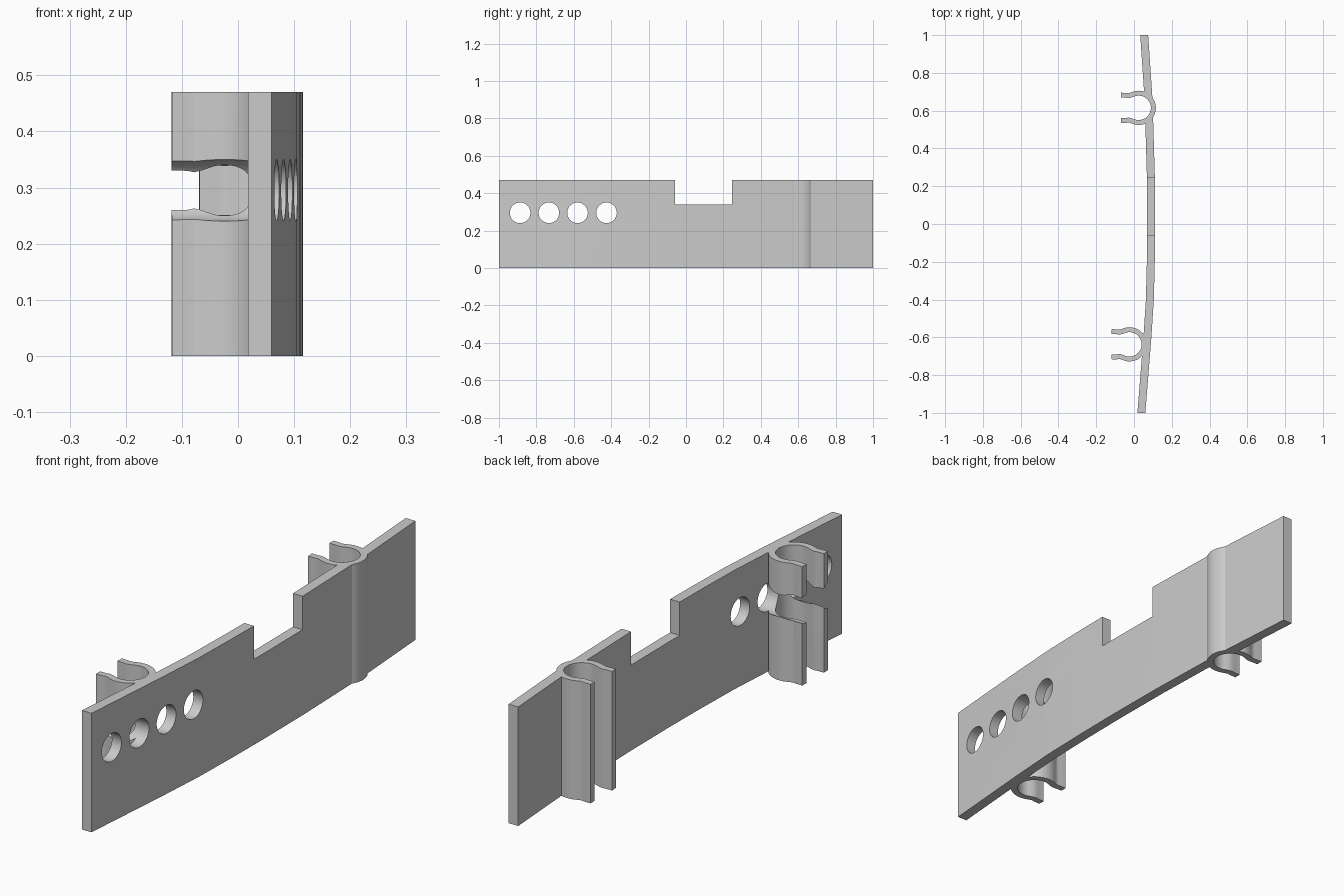
import bpy, bmesh, math
from mathutils import Vector

if "Cube" in bpy.data.objects:
    bpy.data.objects.remove(bpy.data.objects["Cube"])

H = 0.47          # bracket height
T = 0.042         # plate thickness

grey = bpy.data.materials.new("plain grey")
grey.diffuse_color = (0.6, 0.6, 0.6, 1)
grey.use_nodes = True
grey.node_tree.nodes["Principled BSDF"].inputs["Base Color"].default_value = grey.diffuse_color


def prism(name, pts, z0, z1):
    """Extrude a closed xy outline from z0 to z1."""
    bm = bmesh.new()
    base = bm.faces.new([bm.verts.new((x, y, z0)) for x, y in pts])
    ext = bmesh.ops.extrude_face_region(bm, geom=[base])
    top = [v for v in ext["geom"] if isinstance(v, bmesh.types.BMVert)]
    bmesh.ops.translate(bm, verts=top, vec=(0, 0, z1 - z0))
    bmesh.ops.recalc_face_normals(bm, faces=bm.faces)
    me = bpy.data.meshes.new(name)
    bm.to_mesh(me)
    bm.free()
    ob = bpy.data.objects.new(name, me)
    bpy.context.collection.objects.link(ob)
    me.materials.append(grey)
    return ob


def stroke(path, width):
    """Outline of an open path thickened to the given width."""
    left, right = [], []
    for i, p in enumerate(path):
        a, b = path[max(i - 1, 0)], path[min(i + 1, len(path) - 1)]
        d = (Vector(b) - Vector(a)).normalized() * width / 2
        left.append((p[0] - d.y, p[1] + d.x))
        right.append((p[0] + d.y, p[1] - d.x))
    return left + right[::-1]


def circle(cx, cy, r, n=48):
    return [(cx + r * math.cos(2 * math.pi * i / n),
             cy + r * math.sin(2 * math.pi * i / n)) for i in range(n)]


def boolean(target, other, op):
    """Apply a boolean and discard the tool object."""
    mod = target.modifiers.new(op, 'BOOLEAN')
    mod.operation, mod.solver, mod.object = op, 'EXACT', other
    bpy.context.view_layer.objects.active = target
    bpy.ops.object.modifier_apply(modifier=mod.name)
    bpy.data.objects.remove(other)


# gently bowed plate
outer = [(0.06, -1), (0.092, -0.6), (0.105, -0.4), (0.11, -0.2), (0.112, 0.0),
         (0.11, 0.26), (0.103, 0.5), (0.098, 0.66), (0.075, 1)]
bracket = prism("bracket", outer + [(x - T, y) for x, y in outer[::-1]], 0, H)

# spring clips: C-shaped ring with two short lips
half = [(0.0775 * math.cos(math.radians(a)), 0.0775 * math.sin(math.radians(a)))
        for a in range(0, 116, 5)]
half += [(-0.044, 0.0665), (-0.054, 0.0645), (-0.066, 0.0665), (-0.094, 0.067)]
path = [(x, -y) for x, y in half[:0:-1]] + half
for cx, cy in ((0.025, 0.615), (-0.024, -0.637)):
    boolean(bracket, prism("bore", circle(cx, cy, 0.066), -0.1, H + 0.1), 'DIFFERENCE')
    clip = prism("clip", [(cx + x, cy + y) for x, y in stroke(path, 0.026)], 0, H)
    boolean(bracket, clip, 'UNION')

# notch in the top edge
notch = prism("notch", [(0, -0.06), (0.3, -0.06), (0.3, 0.245), (0, 0.245)], 0.338, 0.7)
boolean(bracket, notch, 'DIFFERENCE')

# row of round holes, drilled through plate and clip lips
for y in (-0.887, -0.733, -0.58, -0.425):
    hole = prism("hole", circle(0, 0, 0.055), -0.4, 0.4)
    hole.rotation_euler = (0, math.pi / 2, 0)
    hole.location = (0, y, 0.295)
    bpy.context.view_layer.update()
    boolean(bracket, hole, 'DIFFERENCE')

# smooth the curved walls, keep edges crisp
bpy.ops.object.select_all(action='DESELECT')
bracket.select_set(True)
bpy.context.view_layer.objects.active = bracket
bpy.ops.object.shade_smooth_by_angle(angle=math.radians(30))
